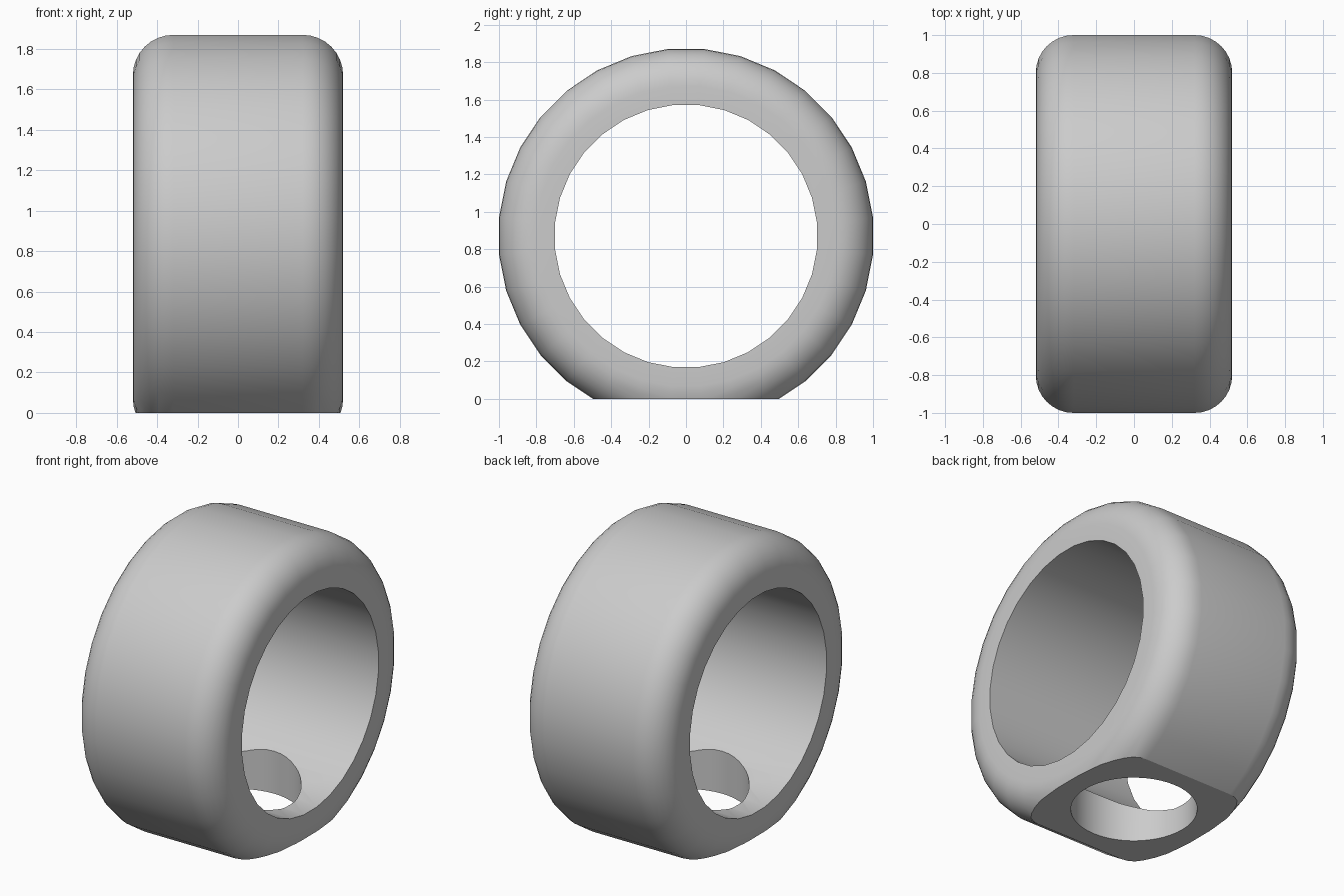
import bpy, bmesh
from math import cos, sin, pi

if "Cube" in bpy.data.objects:
    bpy.data.objects.remove(bpy.data.objects["Cube"])

SEG, HALF_W, R_OUT, R_IN, FILLET, CZ = 32, 0.52, 1.005, 0.704, 0.2, 0.87

# Ring cross-section (x, radius): square bore edges, rounded outer shoulders
right = [(HALF_W - FILLET + FILLET * cos(a), R_OUT - FILLET + FILLET * sin(a))
         for a in [i * pi / 16 for i in range(9)]]
profile = [(-HALF_W, R_IN), (HALF_W, R_IN)] + right + [(-x, r) for x, r in reversed(right)]

# Ring body: profile revolved about the x axis
bm = bmesh.new()
rings = []
for i in range(SEG):
    a = 2 * pi * (i + 0.5) / SEG
    rings.append([bm.verts.new((x, r * cos(a), CZ + r * sin(a))) for x, r in profile])
n = len(profile)
for i in range(SEG):
    p, q = rings[i], rings[(i + 1) % SEG]
    for j in range(n):
        k = (j + 1) % n
        bm.faces.new((p[j], p[k], q[k], q[j]))
bmesh.ops.recalc_face_normals(bm, faces=bm.faces)
mesh = bpy.data.meshes.new("ring_body")
bm.to_mesh(mesh)
bm.free()
ring = bpy.data.objects.new("ring_body", mesh)
bpy.context.collection.objects.link(ring)


def cut(cutter, name):
    """Subtract a helper from the ring, then remove the helper."""
    cutter.name = name
    cutter.hide_render = True
    bpy.ops.object.select_all(action='DESELECT')
    bpy.context.view_layer.objects.active = ring
    ring.select_set(True)
    mod = ring.modifiers.new(name, 'BOOLEAN')
    mod.operation, mod.solver, mod.object = 'DIFFERENCE', 'EXACT', cutter
    bpy.ops.object.modifier_apply(modifier=mod.name)
    bpy.data.objects.remove(cutter)


# Flat foot at z = 0
bpy.ops.mesh.primitive_cube_add(size=3, location=(0, 0, -1.5))
cut(bpy.context.object, "foot_cutter")

# Round hole through the foot into the bore
bpy.ops.mesh.primitive_cylinder_add(vertices=48, radius=0.373, depth=1.2, location=(0, 0, 0.1))
cut(bpy.context.object, "hole_cutter")

bpy.ops.object.shade_smooth_by_angle(angle=pi / 6)
